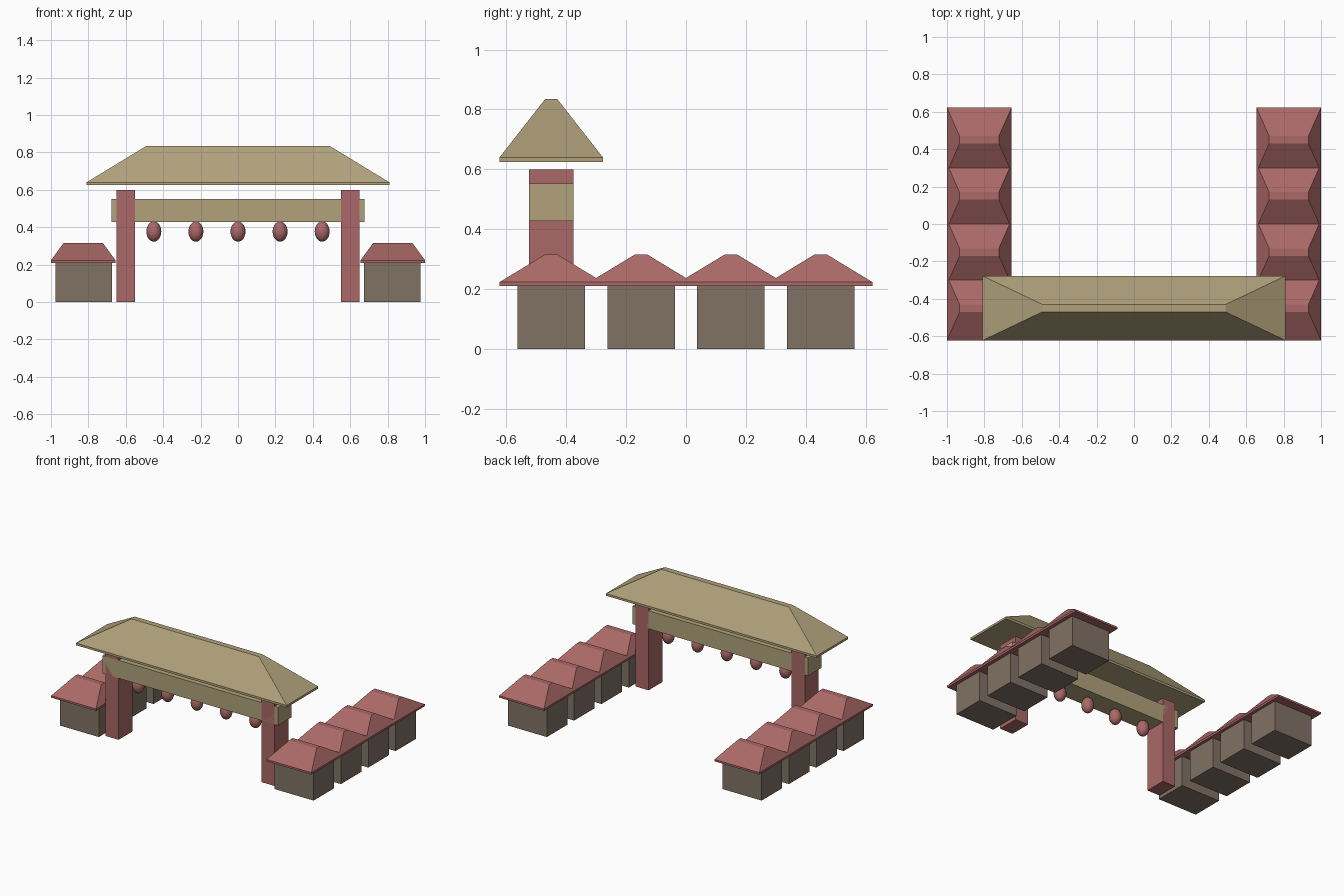
import bpy, bmesh
from mathutils import Matrix

if "Cube" in bpy.data.objects:
    bpy.data.objects.remove(bpy.data.objects["Cube"])


def material(name, rgb):
    m = bpy.data.materials.new(name)
    m.diffuse_color = (*rgb, 1)
    m.use_nodes = True
    m.node_tree.nodes["Principled BSDF"].inputs["Base Color"].default_value = m.diffuse_color
    return m


RED = material("red_wood", (0.40, 0.14, 0.135))
TAN = material("tan_tile", (0.44, 0.36, 0.20))
BROWN = material("brown_wall", (0.22, 0.17, 0.13))


def finish(name, bm, mat):
    bmesh.ops.recalc_face_normals(bm, faces=bm.faces)
    mesh = bpy.data.meshes.new(name)
    bm.to_mesh(mesh)
    bm.free()
    mesh.materials.append(mat)
    ob = bpy.data.objects.new(name, mesh)
    bpy.context.collection.objects.link(ob)
    return ob


def box(name, x, y, z0, z1, hx, hy, mat):
    bm = bmesh.new()
    bmesh.ops.create_cube(bm, size=1)
    bmesh.ops.scale(bm, vec=(2 * hx, 2 * hy, z1 - z0), verts=bm.verts)
    bmesh.ops.translate(bm, vec=(x, y, (z0 + z1) / 2), verts=bm.verts)
    return finish(name, bm, mat)


def hip_roof(name, x, y, levels, mat):
    """Loft rectangles given as (half x, half y, z): eave, eave top, ridge."""
    bm = bmesh.new()
    rings = [[bm.verts.new((x + sx * hx, y + sy * hy, z))
              for sx, sy in ((-1, -1), (1, -1), (1, 1), (-1, 1))]
             for hx, hy, z in levels]
    bm.faces.new(rings[0])
    bm.faces.new(rings[-1])
    for a, b in zip(rings, rings[1:]):
        for i in range(4):
            j = (i + 1) % 4
            bm.faces.new((a[i], a[j], b[j], b[i]))
    return finish(name, bm, mat)


GATE_Y = -0.45

# Two rows of market stalls and the gate pillars
for side, sx in (("left", -1), ("right", 1)):
    for i in range(4):
        y = -0.45 + 0.3 * i
        box(f"{side}_stall_{i + 1}", sx * 0.825, y, 0, 0.21, 0.15, 0.1125, BROWN)
        hip_roof(f"{side}_stall_roof_{i + 1}", sx * 0.8275, y,
                 [(0.1725, 0.1725, 0.21), (0.1725, 0.1725, 0.2235), (0.105, 0.02, 0.316)], RED)
    box(f"{side}_gate_pillar", sx * 0.6, GATE_Y, 0, 0.6, 0.05, 0.075, RED)

# Gate crossbeam and large roof
box("gate_beam", 0, GATE_Y, 0.427, 0.552, 0.675, 0.075, TAN)
hip_roof("gate_roof", 0, GATE_Y,
         [(0.81, 0.1725, 0.625), (0.81, 0.1725, 0.64), (0.49, 0.02, 0.835)], TAN)

# Hanging lanterns
for i in range(5):
    bm = bmesh.new()
    bmesh.ops.create_uvsphere(bm, u_segments=20, v_segments=12, radius=0.04)
    bmesh.ops.transform(bm, matrix=Matrix.Translation((-0.45 + 0.225 * i, GATE_Y, 0.377))
                        @ Matrix.Diagonal((1, 1, 1.35, 1)), verts=bm.verts)
    for f in bm.faces:
        f.smooth = True
    finish(f"lantern_{i + 1}", bm, RED)
